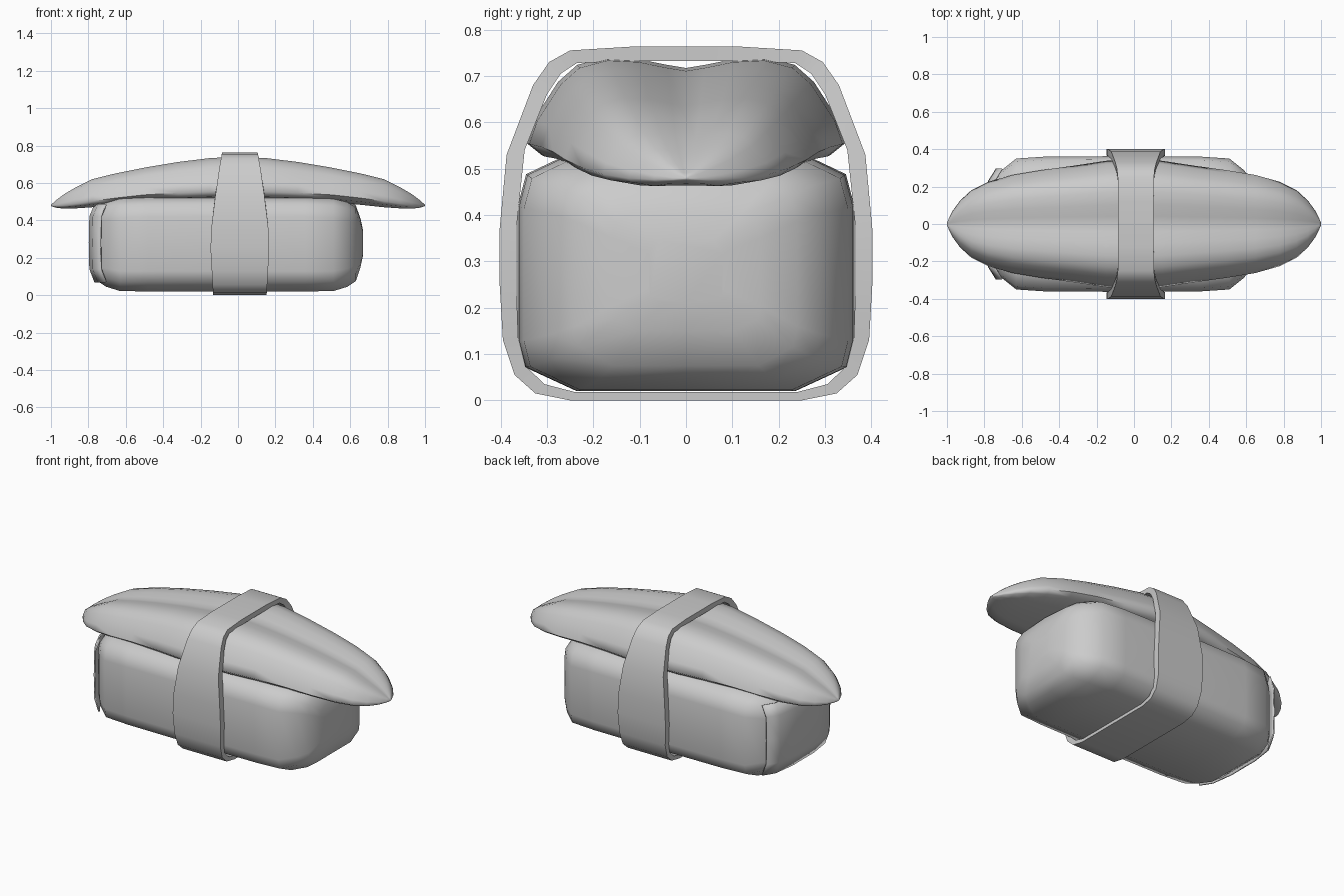
import bpy, bmesh, math

if "Cube" in bpy.data.objects:
    bpy.data.objects.remove(bpy.data.objects["Cube"])

grey = bpy.data.materials.new("soft grey")
grey.diffuse_color = (0.6, 0.6, 0.6, 1)
grey.use_nodes = True
grey.node_tree.nodes["Principled BSDF"].inputs["Base Color"].default_value = grey.diffuse_color


def finish(name, bm, angle):
    bmesh.ops.recalc_face_normals(bm, faces=bm.faces)
    me = bpy.data.meshes.new(name)
    bm.to_mesh(me)
    bm.free()
    me.materials.append(grey)
    ob = bpy.data.objects.new(name, me)
    bpy.context.collection.objects.link(ob)
    bpy.ops.object.select_all(action='DESELECT')
    ob.select_set(True)
    bpy.context.view_layer.objects.active = ob
    bpy.ops.object.shade_smooth_by_angle(angle=math.radians(angle))
    return ob


def mirrored(half):
    """Close a half outline running from y = 0 back to y = 0."""
    return half + [(-y, z) for y, z in reversed(half[1:-1])]


def bridge(bm, a, b):
    n = len(a)
    for i in range(n):
        bm.faces.new((a[i], a[(i + 1) % n], b[(i + 1) % n], b[i]))


def loft(name, section, stations, centre, angle):
    """Stations: distance from centre, half width, low z, high z; both ends alike."""
    bm = bmesh.new()
    full = [(-d, w, a, b) for d, w, a, b in reversed(stations) if d > 0] + stations
    rings = [[bm.verts.new((centre + x, y * w, lo + t * (hi - lo)))
              for y, t in section] for x, w, lo, hi in full]
    for a, b in zip(rings, rings[1:]):
        bridge(bm, a, b)
    bm.faces.new(rings[0])
    bm.faces.new(rings[-1])
    return finish(name, bm, angle)


# Rice block
block_section = mirrored([(0, 0), (.65, 0), (.96, .10), (1, .21), (1, .77),
                          (.95, .9), (.74, .97), (0, 1)])
loft("rice_block", block_section, [
    (0, .363, .02, .54), (.42, .36, .02, .538), (.57, .35, .022, .53),
    (.645, .29, .045, .51), (.69, .24, .075, .48),
    (.715, .16, .15, .41), (.728, .08, .21, .35)], -.06, 60)

# Draped topping with a groove along the top
slice_section = mirrored([(0, 0), (.55, -.02), (.9, .08), (1, .2), (.95, .42), (.8, .77),
                          (.68, .93), (.5, 1), (.3, .985), (.12, .93), (0, .9)])
loft("topping_slice", slice_section, [
    (0, .345, .51, .74), (.15, .338, .508, .733), (.32, .312, .505, .712),
    (.5, .287, .50, .682), (.65, .262, .487, .652), (.78, .225, .473, .62),
    (.87, .18, .466, .575), (.93, .125, .464, .54), (.97, .07, .468, .51),
    (.99, .03, .473, .492), (1, .006, .477, .483)], 0, 70)

# Wrapped band: outer and inner outlines, narrowing toward the top
outer = mirrored([(0, 0), (.25, 0), (.325, .015), (.37, .055), (.395, .13), (.402, .25),
                  (.402, .37), (.387, .53), (.33, .68), (.295, .73), (.25, .755),
                  (.12, .763), (0, .763)])
inner = mirrored([(0, .018), (.24, .018), (.305, .035), (.342, .07), (.362, .135), (.366, .25),
                  (.366, .37), (.348, .54), (.30, .66), (.27, .705), (.235, .728),
                  (.12, .732), (0, .732)])


def band_half_width(z):
    knots = [(0, .143), (.25, .157), (.4, .15), (.68, .11), (.77, .094)]
    for (z0, w0), (z1, w1) in zip(knots, knots[1:]):
        if z <= z1:
            return w0 + (w1 - w0) * (z - z0) / (z1 - z0)


bm = bmesh.new()
loops = [[bm.verts.new((.01 + s * band_half_width(oz), y, z))
          for (y, z), (_, oz) in zip(path, outer)]
         for path, s in ((outer, -1), (outer, 1), (inner, 1), (inner, -1))]
for i in range(4):
    bridge(bm, loops[i], loops[(i + 1) % 4])
finish("wrapped_band", bm, 35)

# Thin curved sheet over the left end of the block
columns = [(-.295, -.735), (-.23, -.776), (-.1, -.794), (.1, -.794), (.23, -.776), (.295, -.735)]
rows = [(.07, .03), (.14, .003), (.28, 0), (.42, .003), (.485, .03)]
bm = bmesh.new()
grid = [[bm.verts.new((x + dx, y, z)) for y, x in columns] for z, dx in rows]
for a, b in zip(grid, grid[1:]):
    for i in range(len(columns) - 1):
        bm.faces.new((a[i], b[i], b[i + 1], a[i + 1]))
sheet = finish("end_sheet", bm, 50)
solid = sheet.modifiers.new("thickness", 'SOLIDIFY')
solid.thickness = .008
solid.offset = 0
